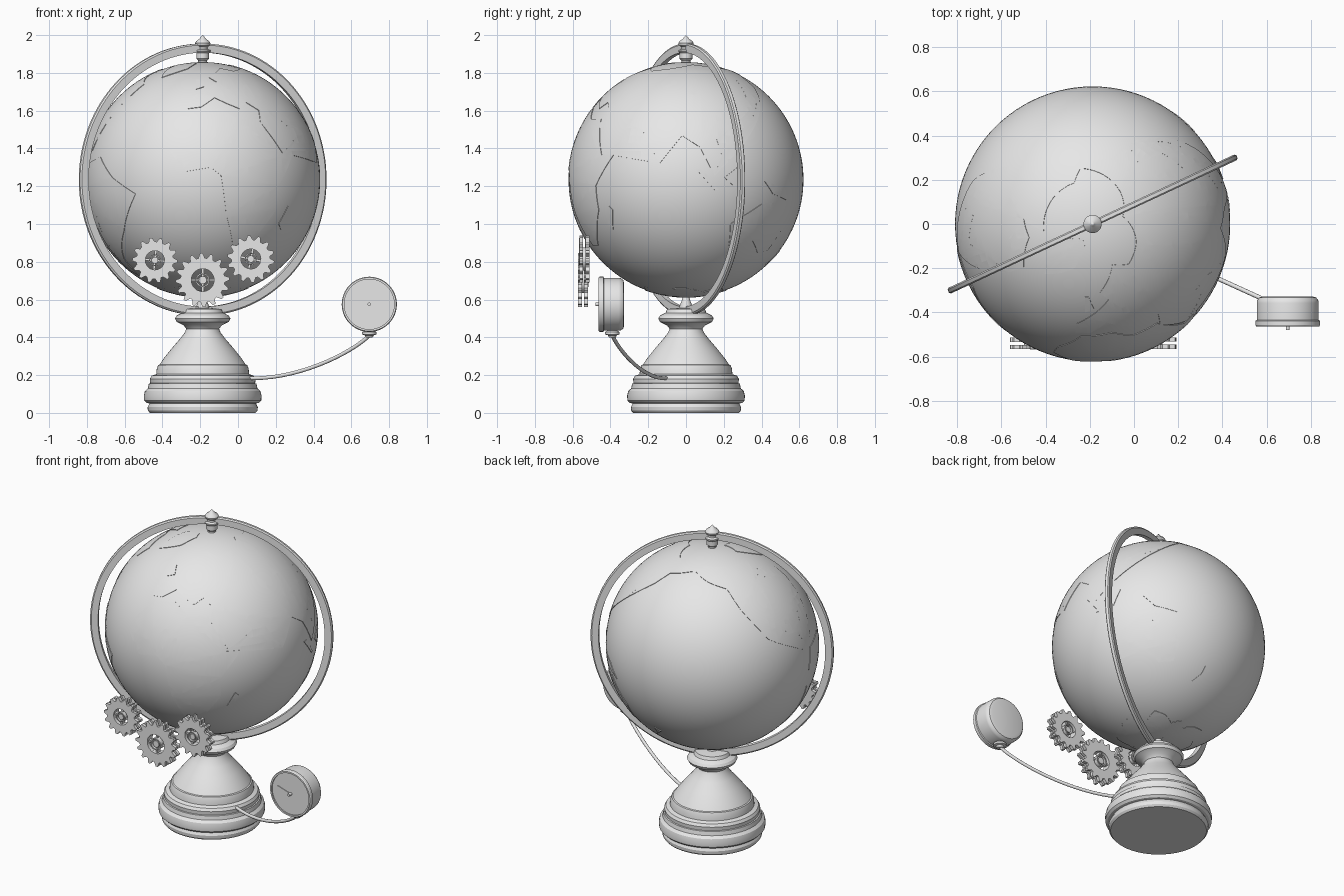
import bpy, bmesh, math
from mathutils import Vector, Matrix

if "Cube" in bpy.data.objects:
    bpy.data.objects.remove(bpy.data.objects["Cube"])

CX, CZ, R = -0.187, 1.235, 0.622      # globe centre and radius
FACING = (math.pi / 2, 0, 0)          # turns local +z towards the front

grey = bpy.data.materials.new("plain grey")
grey.diffuse_color = (0.8, 0.8, 0.8, 1)
grey.use_nodes = True
grey.node_tree.nodes["Principled BSDF"].inputs["Base Color"].default_value = grey.diffuse_color


def finish(name, bm, loc=(0, 0, 0), rot=(0, 0, 0), angle=30):
    me = bpy.data.meshes.new(name)
    bm.to_mesh(me)
    bm.free()
    ob = bpy.data.objects.new(name, me)
    bpy.context.collection.objects.link(ob)
    ob.location, ob.rotation_euler = loc, rot
    me.materials.append(grey)
    bpy.ops.object.select_all(action='DESELECT')
    ob.select_set(True)
    bpy.context.view_layer.objects.active = ob
    bpy.ops.object.shade_smooth_by_angle(angle=math.radians(angle))
    return ob


def add_lathe(bm, profile, n=64, closed=False, scale=None):
    """Turn (radius, z) points round z; scale(i, r) may vary the radius."""
    rings = []
    for i in range(n):
        a = 2 * math.pi * i / n
        ring = []
        for r, z in profile:
            rr = scale(i, r) if scale else r
            ring.append(bm.verts.new((rr * math.cos(a), rr * math.sin(a), z)))
        rings.append(ring)
    m = len(profile)
    for i in range(n):
        p, q = rings[i], rings[(i + 1) % n]
        for j in range(m if closed else m - 1):
            k = (j + 1) % m
            bm.faces.new((p[j], q[j], q[k], p[k]))
    bmesh.ops.remove_doubles(bm, verts=bm.verts[:], dist=1e-5)
    bmesh.ops.recalc_face_normals(bm, faces=bm.faces[:])


def lathe(name, profile, loc, rot=(0, 0, 0), n=64, closed=False):
    bm = bmesh.new()
    add_lathe(bm, profile, n, closed)
    return finish(name, bm, loc, rot)


# Stand: stepped foot, bell, neck and flared collar
lathe("base", [(0, 0), (0.28, 0), (0.29, 0.012), (0.292, 0.03), (0.282, 0.05),
               (0.298, 0.053), (0.31, 0.065), (0.312, 0.09), (0.306, 0.115),
               (0.29, 0.13), (0.285, 0.155), (0.278, 0.157), (0.28, 0.18),
               (0.27, 0.197), (0.246, 0.205), (0.243, 0.235), (0.236, 0.253),
               (0.228, 0.256), (0.205, 0.29), (0.165, 0.34), (0.122, 0.39),
               (0.095, 0.425), (0.087, 0.445), (0.1, 0.463), (0.138, 0.482),
               (0.147, 0.5), (0.137, 0.516), (0.108, 0.53), (0.1, 0.55),
               (0.04, 0.555), (0, 0.555)], (CX, 0, 0))
lathe("lower_pivot", [(0, 0.54), (0.035, 0.54), (0.034, 0.565), (0.022, 0.595),
                      (0.015, 0.63), (0, 0.63)], (CX, 0, 0), n=32)

# Finial on top of the meridian ring
lathe("finial", [(0, 1.84), (0.024, 1.84), (0.024, 1.865), (0.034, 1.875),
                 (0.034, 1.905), (0.041, 1.912), (0.041, 1.92), (0.026, 1.926),
                 (0.026, 1.938), (0.038, 1.946), (0.041, 1.957), (0.034, 1.968),
                 (0.017, 1.98), (0.008, 1.992), (0, 2.0)], (CX, 0, 0), n=32)

# Meridian ring
lathe("meridian_ring", [(0.672, -0.014), (0.712, -0.014), (0.72, -0.008),
                        (0.72, 0.008), (0.712, 0.014), (0.672, 0.014)],
      (CX, 0, CZ), (math.pi / 2, 0, math.radians(25)), 128, True)

# Globe
bm = bmesh.new()
bmesh.ops.create_uvsphere(bm, u_segments=96, v_segments=64, radius=R)
finish("globe", bm, (CX, 0, CZ))


def land(name, *pts):
    """Thin raised plate from a (longitude, latitude) outline."""
    bm = bmesh.new()
    bm.faces.new([bm.verts.new((lon, lat, 0)) for lon, lat in pts])
    bmesh.ops.triangulate(bm, faces=bm.faces[:])
    for axis in (0, 1):
        lo = min(p[axis] for p in pts)
        hi = max(p[axis] for p in pts)
        d = Vector((1 - axis, axis, 0))
        v = lo + 4
        while v < hi:
            bmesh.ops.bisect_plane(bm, geom=bm.verts[:] + bm.edges[:] + bm.faces[:],
                                   plane_co=d * v, plane_no=d)
            v += 4
    rad = R + 0.003
    for v in bm.verts:
        lon, lat = math.radians(v.co.x), math.radians(v.co.y)
        v.co = rad * Vector((math.sin(lon) * math.cos(lat),
                             -math.cos(lon) * math.cos(lat), math.sin(lat)))
    bmesh.ops.remove_doubles(bm, verts=bm.verts[:], dist=1e-5)
    bm.normal_update()
    for f in bm.faces:
        if f.normal.dot(f.calc_center_median()) < 0:
            f.normal_flip()
    # skirt down into the globe
    rim = [e for e in bm.edges if e.is_boundary]
    out = bmesh.ops.extrude_edge_only(bm, edges=rim)["geom"]
    for v in out:
        if isinstance(v, bmesh.types.BMVert):
            v.co *= (R - 0.003) / rad
    finish(name, bm, (CX, 0, CZ))


# Landmasses
land("africa", (-6, 35), (10, 37), (20, 31), (33, 31), (43, 12), (51, 12),
     (40, -3), (40, -15), (33, -26), (26, -34), (18, -34), (12, -17), (9, 2),
     (4, 6), (-8, 4), (-17, 14), (-16, 22))
land("eurasia", (-9, 37), (-1, 38), (8, 44), (16, 40), (23, 37), (29, 41),
     (36, 36), (34, 29), (44, 13), (59, 22), (50, 30), (66, 25), (77, 8),
     (88, 22), (97, 16), (104, 2), (108, 12), (106, 20), (121, 30), (122, 40),
     (135, 44), (142, 57), (157, 51), (163, 60), (189, 66), (140, 72), (104, 77),
     (68, 70), (42, 67), (26, 71), (6, 60), (12, 56), (-3, 47), (-9, 43))
land("north_america", (-167, 66), (-150, 60), (-131, 55), (-124, 42), (-110, 23),
     (-105, 20), (-84, 9), (-78, 8), (-84, 15), (-88, 21), (-97, 22), (-94, 30),
     (-81, 25), (-76, 36), (-60, 46), (-58, 54), (-78, 62), (-80, 52), (-94, 60),
     (-82, 69), (-125, 70), (-156, 71))
land("south_america", (-77, 8), (-80, -4), (-71, -18), (-75, -50), (-68, -55),
     (-64, -42), (-48, -26), (-35, -7), (-50, 1), (-62, 11))
land("australia", (114, -22), (116, -34), (131, -31), (140, -38), (150, -37),
     (153, -26), (142, -11), (140, -17), (131, -12))
land("greenland", (-55, 68), (-44, 60), (-22, 70), (-18, 80), (-35, 83), (-68, 77))
land("madagascar", (44, -22), (47, -25), (50, -15), (48, -13))
land("new_guinea", (132, -1), (138, -7), (150, -10), (142, -3))
land("borneo", (109, 1), (115, -4), (119, 5), (116, 6))
land("sumatra", (95, 5), (104, -5), (106, -5), (98, 5))
land("japan", (131, 32), (140, 36), (144, 43), (139, 38))
land("british_isle", (-5, 50), (1, 52), (-3, 58), (-6, 58))
land("new_zealand", (167, -46), (178, -38), (173, -36), (172, -41))
land("antarctica", *[(-180 + 15 * i, -70 - 4 * math.sin(i * 1.7)) for i in range(25)][::-1],
     (-180, -89.5), (180, -89.5))


# Gears: twin toothed plates, spokes and hub on an axle
def gear(name, x, z, radius, teeth, y, turn):
    bm = bmesh.new()
    hole = 0.42 * radius

    def tooth(i, r):
        return r if r < hole + 0.001 or i % 4 < 2 else r * 0.82

    for z0 in (-0.026, 0.006):
        z1 = z0 + 0.02
        add_lathe(bm, [(hole, z0), (radius, z0), (radius, z1), (hole, z1)],
                  teeth * 4, True, tooth)
    add_lathe(bm, [(hole * 0.5, -0.028), (hole * 0.62, -0.028),
                   (hole * 0.62, 0.028), (hole * 0.5, 0.028)], 32, True)
    add_lathe(bm, [(0, -0.024), (hole * 0.35, -0.024), (hole * 0.35, 0.024), (0, 0.024)], 24)
    add_lathe(bm, [(hole, -0.01), (hole * 1.15, -0.01), (hole * 1.15, 0.01), (hole, 0.01)],
              32, True)
    for a in (0, math.pi / 2):
        bmesh.ops.create_cube(bm, size=1, matrix=Matrix.Rotation(a, 4, 'Z')
                              @ Matrix.Diagonal((hole * 2.05, 0.012, 0.03, 1)))
    ob = finish(name, bm, (x, y, z), FACING, 20)
    ob.rotation_euler = (math.pi / 2, turn, 0)


gear("gear_left", -0.44, 0.808, 0.12, 14, -0.54, 0.1)
gear("gear_middle", -0.187, 0.703, 0.143, 16, -0.545, 0.0)
gear("gear_right", 0.068, 0.815, 0.125, 14, -0.538, 0.2)

# Gauge: rounded case with a recessed dial, connector, needle and pin
GX, GZ = 0.695, 0.575
lathe("gauge_case", [(0, 0), (0.11, 0), (0.128, 0.005), (0.138, 0.018), (0.14, 0.03),
                     (0.14, 0.108), (0.146, 0.111), (0.146, 0.13), (0.142, 0.136),
                     (0.132, 0.136), (0.132, 0.128), (0, 0.128)],
      (GX, -0.327, GZ), FACING)
lathe("gauge_connector", [(0, 0.4), (0.018, 0.4), (0.024, 0.411), (0.038, 0.415),
                          (0.038, 0.428), (0.026, 0.436), (0.026, 0.45), (0, 0.45)],
      (GX, -0.39, 0), n=32)
lathe("needle_pin", [(0, 0), (0.009, 0), (0.009, 0.024), (0, 0.024)],
      (GX, -0.455, GZ), FACING, 24)
bm = bmesh.new()
bmesh.ops.create_cube(bm, size=1, matrix=Matrix.Translation((-0.048, 0, 0))
                      @ Matrix.Diagonal((0.1, 0.004, 0.006, 1)))
finish("gauge_needle", bm, (GX, -0.459, GZ), (0, math.radians(17), 0))

# Pipe curving from the base up to the gauge
cu = bpy.data.curves.new("pipe", 'CURVE')
cu.dimensions = '3D'
cu.bevel_depth, cu.bevel_resolution, cu.resolution_u = 0.01, 3, 16
cu.use_fill_caps = True
path = [((0.03, -0.09, 0.185), (0.3, -0.21, 0.165)),
        ((0.695, -0.39, 0.41), (0.6, -0.347, 0.315))]
sp = cu.splines.new('BEZIER')
sp.bezier_points.add(1)
for p, (co, handle), flip in zip(sp.bezier_points, path, (1, -1)):
    p.co = co
    away = Vector(co) * 2 - Vector(handle)
    p.handle_left_type = p.handle_right_type = 'FREE'
    p.handle_right, p.handle_left = (handle, away) if flip > 0 else (away, handle)
cu.materials.append(grey)
pipe = bpy.data.objects.new("pipe", cu)
bpy.context.collection.objects.link(pipe)
